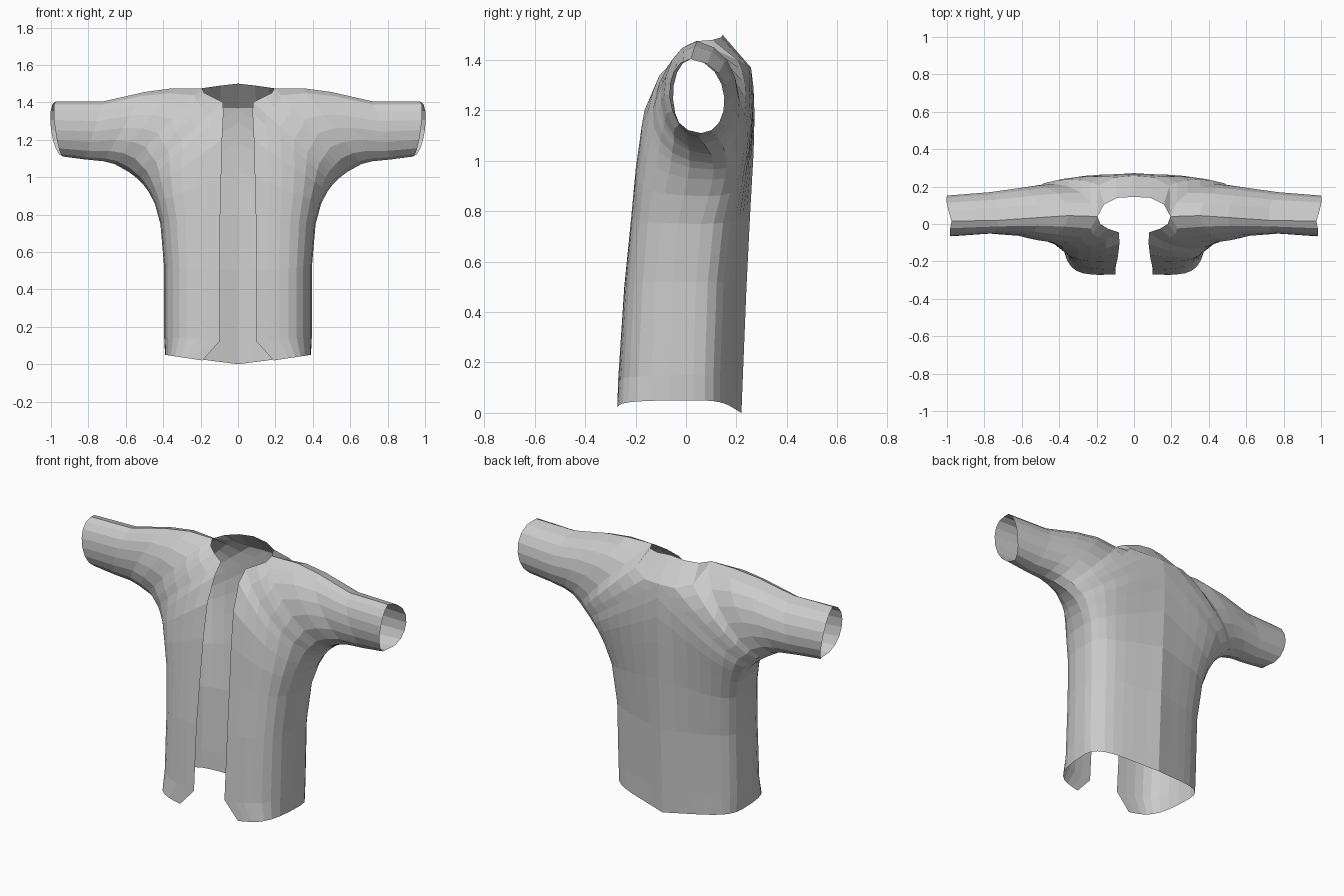
import bpy, bmesh
from mathutils import Vector

if "Cube" in bpy.data.objects:
    bpy.data.objects.remove(bpy.data.objects["Cube"])

# Rails of the half shirt, from hem (first) around the armpit to the cuff (last)
# front opening edge -> neckline -> shoulder ridge
FRONT = [(.19, -.272, .02), (.10, -.27, .12), (.10, -.245, .5), (.095, -.215, .8),
         (.09, -.195, 1.0), (.085, -.165, 1.2), (.078, -.105, 1.34), (.08, -.045, 1.40),
         (.14, -.025, 1.43), (.18, 0, 1.45), (.195, .04, 1.475), (.35, .045, 1.475),
         (.5, .035, 1.455), (.72, .02, 1.405), (.975, .015, 1.405)]
# side seam -> underarm seam
SIDE = [(.39, .03, .05), (.395, .03, .15), (.395, .04, .52), (.415, .06, .75),
        (.445, .09, .86), (.48, .105, .925), (.51, .11, .965), (.535, .11, .99),
        (.56, .105, 1.01), (.58, .10, 1.025), (.605, .09, 1.04), (.66, .07, 1.07),
        (.72, .06, 1.085), (.82, .05, 1.095), (.935, .06, 1.11)]
# centre back -> yoke fold -> shoulder ridge
BACK = [(0, .22, 0), (0, .225, .13), (0, .24, .5), (0, .255, .8),
        (0, .268, 1.03), (0, .272, 1.18), (0, .268, 1.29), (0, .258, 1.37),
        (.10, .25, 1.37), (.19, .205, 1.40)] + FRONT[10:]
# back neckline above the yoke fold, stations 7 to 10
NECK = [(0, .145, 1.50), (.09, .14, 1.49), (.16, .105, 1.48), FRONT[10]]
# depth of front and back control points for every station
DEPTH = [(-.265, .165), (-.26, .165), (-.24, .18), (-.22, .21), (-.21, .235),
         (-.195, .255), (-.185, .265), (-.18, .265), (-.17, .262), (-.16, .26),
         (-.155, .265), (-.135, .255), (-.10, .24), (-.08, .215), (-.10, .19)]
N = 8


def half_section(inner, side, depth, k, flare):
    """Curve from the inner rail to the side rail, bulging to a given depth."""
    a, d = Vector(inner), Vector(side)
    b, c = a.lerp(d, k), d.copy()
    b.y = c.y = depth
    b.x += flare
    c.x += flare
    return [a * (1-t)**3 + b * 3*t*(1-t)**2 + c * 3*t*t*(1-t) + d * t**3
            for t in (i / N for i in range(N + 1))]


# Shirt: loft of the stations, one half
bm = bmesh.new()
rows = []
last = len(FRONT) - 1
for i, (f, s, b, (df, db)) in enumerate(zip(FRONT, SIDE, BACK, DEPTH)):
    k = min(.6, max(.05, .6 - (i - 4) * .075))
    front = half_section(f, s, df, k, .03 if i == last else 0)
    back = half_section(b, s, db, k, .06 if i == last else 0)
    rows.append([bm.verts.new(p) for p in front + back[-2::-1]])
for lo, hi in zip(rows, rows[1:]):
    for j in range(2 * N):
        bm.faces.new((lo[j], lo[j+1], hi[j+1], hi[j]))

# Yoke: strip from the fold forward to the back neckline
neck = [bm.verts.new(p) for p in NECK]
fold = [row[-1] for row in rows[7:11]]
for j in range(3):
    bm.faces.new((fold[j], neck[j], neck[j+1], fold[j+1]))

bmesh.ops.remove_doubles(bm, verts=bm.verts, dist=.0005)
bmesh.ops.recalc_face_normals(bm, faces=bm.faces)
# make the cloth face outward
bm.faces.ensure_lookup_table()
if bm.faces[0].normal.y > 0:
    bmesh.ops.reverse_faces(bm, faces=bm.faces)
mesh = bpy.data.meshes.new("open_shirt")
bm.to_mesh(mesh)
bm.free()
shirt = bpy.data.objects.new("open_shirt", mesh)
bpy.context.collection.objects.link(shirt)

# Other half
mirror = shirt.modifiers.new("mirror", 'MIRROR')
mirror.use_clip = True
mirror.merge_threshold = .001
